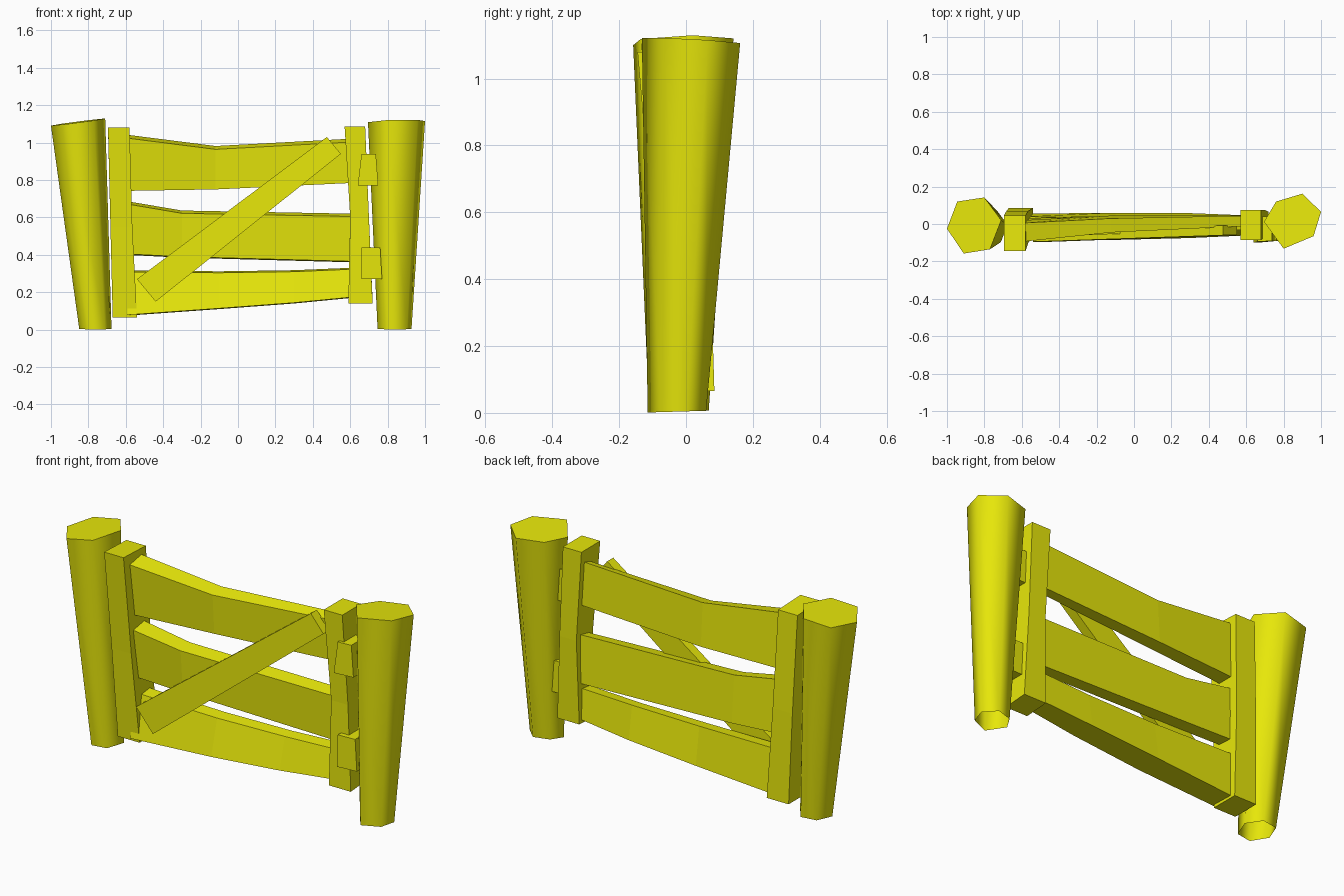
import bpy, bmesh

if "Cube" in bpy.data.objects:
    bpy.data.objects.remove(bpy.data.objects["Cube"])

wood = bpy.data.materials.new("yellow")
wood.diffuse_color = (0.8, 0.8, 0.003, 1)
wood.use_nodes = True
wood.node_tree.nodes["Principled BSDF"].inputs["Base Color"].default_value = wood.diffuse_color


def loft(name, rings, cap_start=True, smooth=False):
    """Skin a list of equal-sized point rings into one solid."""
    bm = bmesh.new()
    vs = [[bm.verts.new(p) for p in r] for r in rings]
    n = len(rings[0])
    for a, b in zip(vs, vs[1:]):
        for i in range(n):
            j = (i + 1) % n
            bm.faces.new((a[i], a[j], b[j], b[i])).smooth = smooth
    caps = [bm.faces.new(vs[-1])]
    if cap_start:
        caps.append(bm.faces.new(vs[0][::-1]))
    if smooth:
        for f in caps:
            for e in f.edges:
                e.smooth = False
    bmesh.ops.recalc_face_normals(bm, faces=bm.faces)
    me = bpy.data.meshes.new(name)
    bm.to_mesh(me)
    bm.free()
    me.materials.append(wood)
    ob = bpy.data.objects.new(name, me)
    bpy.context.collection.objects.link(ob)
    return ob


def post(name, top, centre, base, slope):
    """Six-sided post, flared and leaning outward, open underneath."""
    cx = sum(p[0] for p in top) / 6
    cy = sum(p[1] for p in top) / 6
    k = 0.595
    low = [(base[0] + (x - cx) * k, base[1] + (y - cy) * k, 0.004 + 0.03 * (y - cy) * k) for x, y in top]
    high = [(x, y, centre + slope[0] * (x - cx) + slope[1] * (y - cy)) for x, y in top]
    loft(name, [low, high], cap_start=False, smooth=True)


post("left_post", [(-1, -.025), (-.945, .12), (-.80, .142), (-.71, .02), (-.77, -.135), (-.91, -.158)],
     1.11, (-.763, -.02), (.13, .02))
post("right_post", [(.695, .012), (.76, .12), (.90, .162), (1, .065), (.96, -.065), (.80, -.132)],
     1.113, (.84, -.02), (.03, -.06))


# Gate uprights: (z, x0, x1, front y, back y, z offset at back)
def upright(name, levels):
    loft(name, [[(a, c, z), (b, c, z), (b, d, z + t), (a, d, z + t)]
                for z, a, b, c, d, t in levels])


upright("left_upright", [(.065, -.67, -.54, -.065, .085, .0),
                         (.55, -.682, -.565, -.10, .07, 0),
                         (1.08, -.695, -.58, -.145, .045, -.008)])
upright("right_upright", [(.14, .59, .72, -.07, .065, .01),
                          (.60, .60, .70, -.065, .075, 0),
                          (1.085, .57, .68, -.085, .075, 0)])


# Rails: (x, z bottom, z top, front y bottom / top, back y bottom / top)
def rail(name, drop, lift, stations):
    """Board whose top slopes down towards the front."""
    loft(name, [[(x, fb, zb + lift), (x, ft, zt - drop), (x, bt, zt), (x, bb, zb)]
                for x, zb, zt, fb, ft, bb, bt in stations])


rail("top_rail", .018, 0, [(-.60, .742, 1.043, -.065, -.095, .02, .005),
                           (-.12, .75, .982, -.03, -.045, .045, .03),
                           (.62, .785, 1.022, -.005, -.01, .045, .045)])
rail("middle_rail", .015, .005, [(-.60, .40, .688, -.05, -.08, .03, .015),
                                 (-.30, .385, .637, -.04, -.06, .04, .02),
                                 (.62, .36, .62, -.025, -.03, .045, .04)])
rail("bottom_rail", .008, .004, [(-.59, .075, .317, -.075, -.03, .055, .04),
                                 (-.10, .11, .312, -.085, -.035, .06, .03),
                                 (.30, .14, .318, -.075, -.03, .058, .03),
                                 (.63, .172, .332, -.06, -.03, .045, .035)])

# Diagonal brace across the front
lo = [(-.54, .27), (-.44, .15)]
hi = [(.475, 1.03), (.55, .94)]
loft("diagonal_brace", [[(p[0], f, p[1]), (q[0], f, q[1]), (q[0], b, q[1]), (p[0], b, p[1])]
                        for (p, q), f, b in ((lo, -.095, -.045), (hi, -.06, -.008))])

# Hinge blocks joining gate to post
for name, z0, z1, a, b, c, d in (("upper_hinge", .77, .94, .64, .75, .66, .737),
                                 ("lower_hinge", .27, .44, .66, .77, .66, .76)):
    loft(name, [[(a, -.1, z0), (b, -.09, z0), (b, .04, z0), (a, .04, z0)],
                [(c, -.095, z1), (d, -.09, z1), (d, .04, z1), (c, .04, z1)]])
